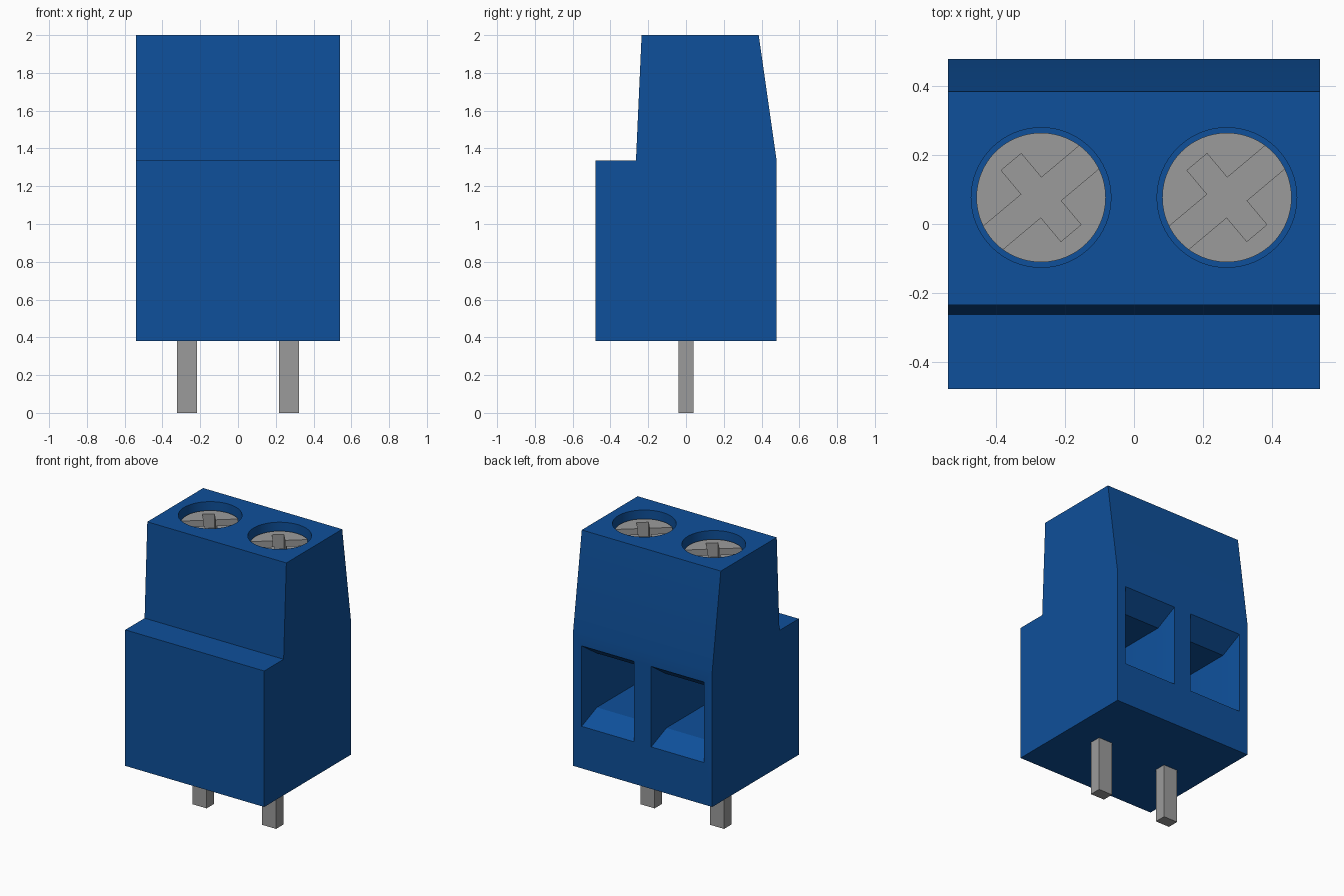
import bpy, bmesh, math
from mathutils import Matrix

if "Cube" in bpy.data.objects:
    bpy.data.objects.remove(bpy.data.objects["Cube"], do_unlink=True)


def material(name, rgb):
    m = bpy.data.materials.new(name)
    m.use_nodes = True
    m.diffuse_color = (*rgb, 1)
    m.node_tree.nodes["Principled BSDF"].inputs["Base Color"].default_value = (*rgb, 1)
    return m


BLUE = material("blue plastic", (0.0045, 0.08, 0.325))
GREY = material("grey metal", (0.33, 0.33, 0.33))


def make(name, bm, mat):
    bmesh.ops.recalc_face_normals(bm, faces=bm.faces)
    me = bpy.data.meshes.new(name)
    bm.to_mesh(me)
    bm.free()
    me.materials.append(mat)
    ob = bpy.data.objects.new(name, me)
    bpy.context.collection.objects.link(ob)
    return ob


def box(name, center, size, mat, angle=0):
    bm = bmesh.new()
    m = Matrix.Translation(center) @ Matrix.Rotation(angle, 4, 'Z') @ Matrix.Diagonal((*size, 1))
    bmesh.ops.create_cube(bm, size=1, matrix=m)
    return make(name, bm, mat)


def cylinder(name, x, y, z0, z1, r, mat):
    bm = bmesh.new()
    bmesh.ops.create_cone(bm, cap_ends=True, segments=64, radius1=r, radius2=r,
                          depth=z1 - z0, matrix=Matrix.Translation((x, y, (z0 + z1) / 2)))
    return make(name, bm, mat)


def funnel(name, rings, mat):
    """Rectangular rings (y, half width, z low, z high) around x = 0, joined in order."""
    bm = bmesh.new()
    loops = [[bm.verts.new(p) for p in ((-w, y, a), (w, y, a), (w, y, b), (-w, y, b))]
             for y, w, a, b in rings]
    for p, q in zip(loops, loops[1:]):
        for i in range(4):
            j = (i + 1) % 4
            bm.faces.new((p[i], p[j], q[j], q[i]))
    bm.faces.new(loops[0])
    bm.faces.new(loops[-1])
    return make(name, bm, mat)


def cut(target, cutter):
    mod = target.modifiers.new("cut", 'BOOLEAN')
    mod.operation = 'DIFFERENCE'
    mod.solver = 'EXACT'
    mod.object = cutter
    bpy.context.view_layer.objects.active = target
    bpy.ops.object.modifier_apply(modifier=mod.name)
    bpy.data.objects.remove(cutter, do_unlink=True)


def smooth(ob):
    bpy.ops.object.select_all(action='DESELECT')
    ob.select_set(True)
    bpy.context.view_layer.objects.active = ob
    bpy.ops.object.shade_smooth_by_angle(angle=math.radians(25))


# Stepped housing, a side profile extruded across the width
profile = [(-0.48, 0.38), (0.48, 0.38), (0.48, 1.335), (0.385, 2.0),
           (-0.235, 2.0), (-0.265, 1.335), (-0.48, 1.335)]
bm = bmesh.new()
face = bm.faces.new([bm.verts.new((-0.54, y, z)) for y, z in profile])
ext = bmesh.ops.extrude_face_region(bm, geom=[face])
bmesh.ops.translate(bm, vec=(1.08, 0, 0),
                    verts=[v for v in ext["geom"] if isinstance(v, bmesh.types.BMVert)])
housing = make("housing", bm, BLUE)

SCREW_Y, SCREW_TOP, SLOT = 0.077, 1.945, 0.1
for side, x in (("right", -0.27), ("left", 0.27)):
    # Round screw well in the top
    cut(housing, cylinder("well_cutter", x, SCREW_Y, 1.65, 2.1, 0.203, BLUE))

    # Wire opening in the back: funnel mouth, then a straight channel
    opening = funnel("opening_cutter", [(0.52, 0.204, 0.675, 1.24), (0.48, 0.204, 0.675, 1.24),
                                        (0.34, 0.184, 0.76, 1.14), (-0.25, 0.184, 0.76, 1.14)], BLUE)
    opening.data.transform(Matrix.Translation((x, 0, 0)))
    cut(housing, opening)

    # Screw with one long slot crossed by a short one
    screw = cylinder(side + "_screw", x, SCREW_Y, 1.65, SCREW_TOP, 0.188, GREY)
    for length, width, deg in ((0.5, 0.088, 40), (0.27, 0.076, -50)):
        cut(screw, box("slot_cutter", (x, SCREW_Y, SCREW_TOP), (length, width, 2 * SLOT),
                       GREY, math.radians(deg)))
    smooth(screw)

    # Solder pin under the housing
    box(side + "_pin", (x, 0, 0.195), (0.108, 0.08, 0.39), GREY)

smooth(housing)
